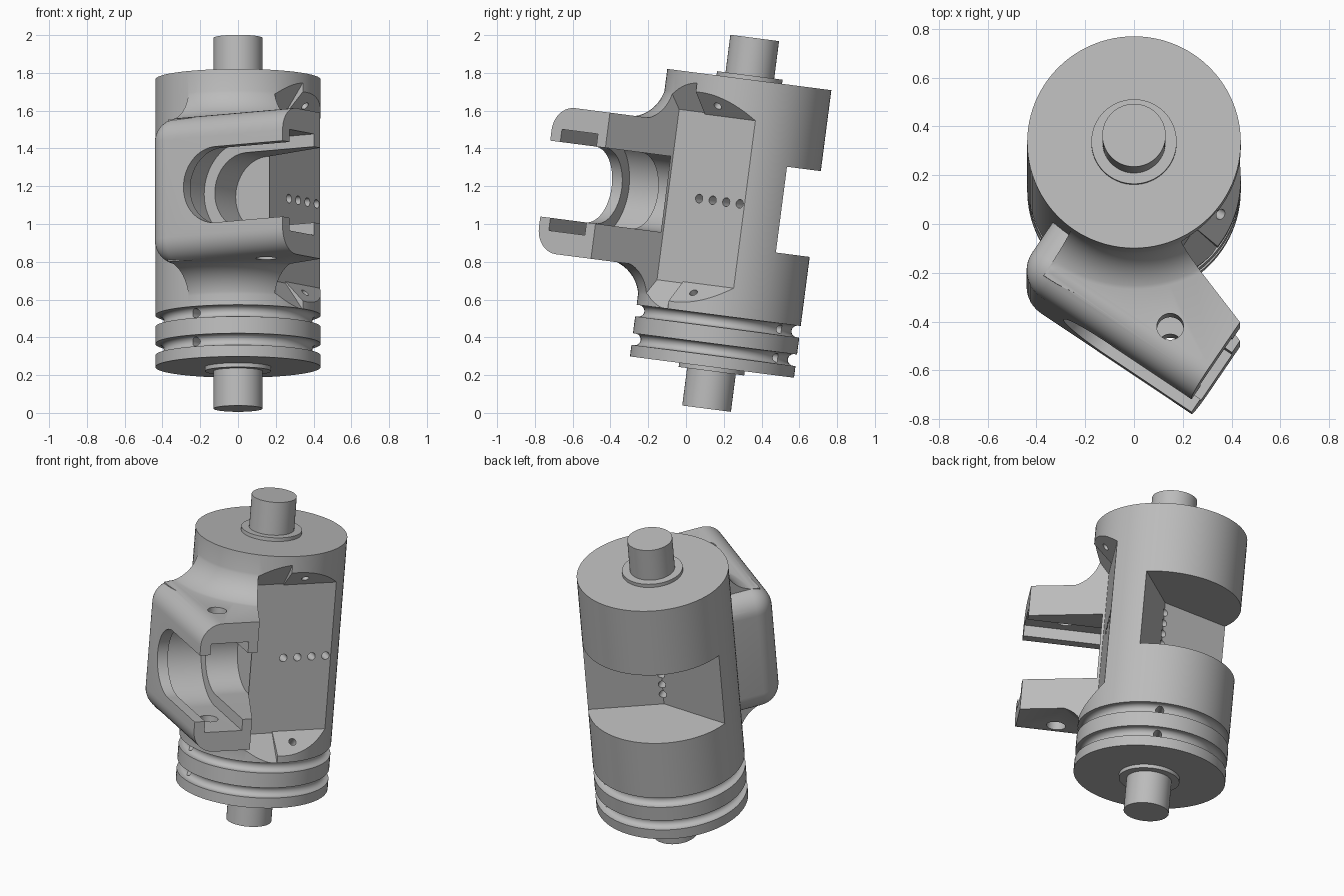
import bpy, bmesh, math
from mathutils import Matrix, Vector

cube = bpy.data.objects.get("Cube")
if cube:
    bpy.data.objects.remove(cube, do_unlink=True)

grey = bpy.data.materials.new("machined grey")
grey.use_nodes = True
grey.diffuse_color = (0.5, 0.5, 0.5, 1)
grey.node_tree.nodes["Principled BSDF"].inputs["Base Color"].default_value = (0.5, 0.5, 0.5, 1)

# Working frame: z along the body axis, -y towards the clamp front, +x towards the jaw opening
R = 0.438          # body radius
MID = 0.876        # height of the clamp centre
FLAT = 0.326       # offset of the side flat and of the bore axis
LENGTH = 1.535
PLACE = (Matrix.Translation((0, 0.1375, 0.2425))
         @ Matrix.Rotation(math.radians(-7.4), 4, 'X')
         @ Matrix.Rotation(math.radians(-34), 4, 'Z'))


def finish(name, bm):
    bmesh.ops.recalc_face_normals(bm, faces=bm.faces)
    mesh = bpy.data.meshes.new(name)
    bm.to_mesh(mesh)
    bm.free()
    mesh.materials.append(grey)
    obj = bpy.data.objects.new(name, mesh)
    bpy.context.collection.objects.link(obj)
    return obj


def loft(name, loops):
    """Closed solid through loops of equal length, capped at both ends."""
    bm = bmesh.new()
    rings = [[bm.verts.new(p) for p in loop] for loop in loops]
    n = len(rings[0])
    for low, high in zip(rings, rings[1:]):
        for i in range(n):
            j = (i + 1) % n
            bm.faces.new((low[i], low[j], high[j], high[i]))
    bm.faces.new(rings[0])
    bm.faces.new(rings[-1])
    return finish(name, bm)


def lathe(name, profile, segments=96):
    turns = [math.tau * i / segments for i in range(segments)]
    return loft(name, [[(r * math.cos(t), r * math.sin(t), z) for t in turns]
                       for r, z in profile])


def rod(name, start, end, radius):
    start, end = Vector(start), Vector(end)
    obj = lathe(name, [(radius, 0), (radius, (end - start).length)], 32)
    turn = (end - start).to_track_quat('Z', 'Y').to_matrix().to_4x4()
    obj.data.transform(Matrix.Translation(start) @ turn)
    return obj


def block(name, x, y, z):
    return loft(name, [[(x[0], y[0], h), (x[1], y[0], h), (x[1], y[1], h), (x[0], y[1], h)]
                       for h in z])


def combine(target, tool, operation='DIFFERENCE'):
    mod = target.modifiers.new("combine", 'BOOLEAN')
    mod.operation = operation
    mod.solver = 'EXACT'
    mod.object = tool
    bpy.context.view_layer.objects.active = target
    bpy.ops.object.modifier_apply(modifier=mod.name)
    bpy.data.objects.remove(tool, do_unlink=True)


# Body with two round-bottomed ring grooves
profile = [(R, 0)]
for centre in (0.093, 0.245):
    profile.append((R, centre - 0.031))
    for i in range(11):
        t = math.pi * i / 10
        profile.append((R - 0.014 - 0.031 * math.sin(t), centre - 0.031 * math.cos(t)))
    profile.append((R, centre + 0.031))
profile.append((R, LENGTH))
body = lathe("clamp_body", profile)

# Flared root that blends the clamp into the body
quarter = [math.pi / 2 * i / 12 for i in range(13)]
arc = [(0.634 - 0.2 * math.cos(t), 0.58 - 0.2 * math.sin(t)) for t in quarter]
root = lathe("root", [(r, MID - h) for r, h in arc] + [(r, MID + h) for r, h in reversed(arc)])
combine(root, block("root_limit", (-0.02, 0.72), (-0.69, -0.1), (0.2, 1.6)), 'INTERSECT')

# Clamp block, rounded on the front and on the closed side
clamp = block("clamp", (-0.12, 0.757), (-0.70, -0.15), (MID - 0.39, MID + 0.39))
bm = bmesh.new()
bm.from_mesh(clamp.data)


def is_rounded(edge):
    ends = [v.co for v in edge.verts]
    front = all(p.y < -0.6 for p in ends)
    closed = all(p.x < 0 for p in ends)
    along_z = abs(ends[0].z - ends[1].z) > 0.1
    along_x = abs(ends[0].x - ends[1].x) > 0.1
    return (front and along_x) or (closed and not along_z) and not along_x or (front and closed and along_z)


bmesh.ops.bevel(bm, geom=[e for e in bm.edges if is_rounded(e)], offset=0.13,
                segments=10, profile=0.5, affect='EDGES')
bmesh.ops.recalc_face_normals(bm, faces=bm.faces)
bm.to_mesh(clamp.data)
bm.free()
combine(clamp, root, 'UNION')
combine(body, clamp, 'UNION')


# Pocket beside the clamp: steep ends and a slanted rear face on the jaws
def pocket_loop(depth, steep, inner, outer=0.9):
    rise = inner + steep * (outer - FLAT)
    return [(FLAT, depth(FLAT), MID - inner), (outer, depth(outer), MID - rise),
            (outer, depth(outer), MID + rise), (FLAT, depth(FLAT), MID + inner)]


def slant(x):
    return -0.2 - 0.336 * (x - FLAT)


combine(body, loft("jaw_pocket", [pocket_loop(lambda x: -0.034, 1.36, 0.455),
                                  pocket_loop(slant, 1.36, 0.455)]))
# Side flat with sloping ledges
combine(body, loft("side_flat", [pocket_loop(lambda x: -0.036, 1.0, 0.447),
                                 pocket_loop(lambda x: 0.6, 1.0, 0.447)]))


# Bore open to the jaw side, with a wider inner channel
def open_bore(name, radius, front, back):
    arc = [math.pi / 2 + math.pi * i / 32 for i in range(33)]
    outline = [(FLAT + radius * math.cos(t), MID + radius * math.sin(t)) for t in arc]
    outline += [(0.9, MID - radius), (0.9, MID + radius)]
    return loft(name, [[(x, y, z) for x, z in outline] for y in (front, back)])


combine(body, open_bore("bore", 0.2025, -0.8, -0.205))
combine(body, open_bore("channel", 0.27, -0.635, -0.403))

# Wedge notch in the back
wedge = [(0.0, 0.0)] + [(0.8 * math.cos(math.radians(d)), 0.8 * math.sin(math.radians(d)))
                        for d in (70, 117, 165, 212)]
combine(body, loft("back_notch", [[(x, y, z) for x, y in wedge] for z in (0.645, 1.103)]))

# Drilled holes: jaws, side flat, ledges, grooves and notch corner
combine(body, rod("jaw_hole", (0.53, -0.52, 0.3), (0.53, -0.52, 1.5), 0.055))
for i in range(4):
    y = 0.087 * i
    combine(body, rod("flat_hole", (0.14, y, MID), (0.5, y, MID), 0.023))
for side in (-1, 1):
    spot = Vector((0.377, 0.076, MID + side * 0.498))
    tilt = Vector((1, 0, -side)) * 0.07
    combine(body, rod("ledge_hole", spot - tilt, spot + tilt, 0.022))
for z in (0.093, 0.245):
    combine(body, rod("groove_hole", (0, -0.5, z), (0, 0.5, z), 0.024))
inward = Vector((math.cos(math.radians(141)), math.sin(math.radians(141)), 0)) * 0.08
for i in range(6):
    spot = Vector((0, 0, 0.711 + 0.066 * i))
    combine(body, rod("corner_hole", spot - inward, spot + inward, 0.022))

# Shaft ends and their collars
parts = [body]
for name, face, out in (("top", LENGTH, 1), ("bottom", 0, -1)):
    for part, radius, reach in (("shaft", 0.13, 0.222), ("collar", 0.175, 0.022)):
        parts.append(lathe(name + "_" + part,
                           [(radius, face - 0.02 * out), (radius, face + reach * out)], 64))

bpy.ops.object.select_all(action='DESELECT')
for obj in parts:
    obj.matrix_world = PLACE
    obj.select_set(True)
bpy.context.view_layer.objects.active = body
bpy.ops.object.shade_smooth_by_angle(angle=math.radians(30))
